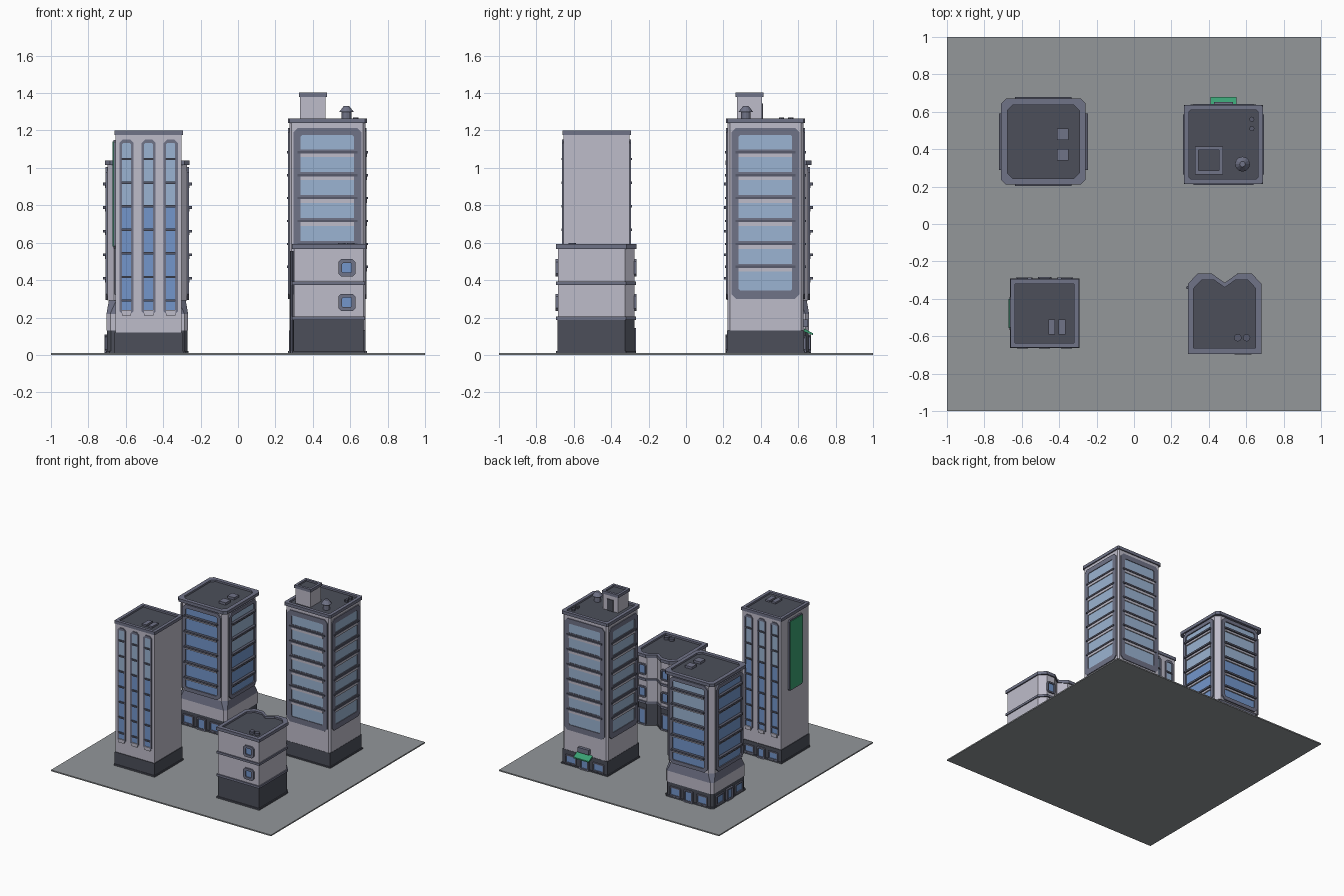
import bpy, bmesh, math

if "Cube" in bpy.data.objects:
    bpy.data.objects.remove(bpy.data.objects["Cube"])


def colour(name, r, g, b):
    m = bpy.data.materials.new(name)
    lin = [((c / 255 + 0.055) / 1.055) ** 2.4 for c in (r, g, b)]
    m.diffuse_color = (*lin, 1)
    m.use_nodes = True
    m.node_tree.nodes["Principled BSDF"].inputs["Base Color"].default_value = m.diffuse_color
    return m


WALL = colour("pale_wall", 190, 188, 202)
TRIM = colour("slate_trim", 112, 115, 135)
DARK = colour("dark_base", 76, 79, 90)
GROUND = colour("pavement", 147, 151, 154)
SKY = colour("light_glass", 155, 180, 210)
BLUE = colour("blue_glass", 115, 150, 203)
GREEN = colour("green", 58, 160, 115)
EDGE = colour("ledge_dark", 88, 91, 108)


def finish(name, bm, mat):
    bmesh.ops.recalc_face_normals(bm, faces=bm.faces[:])
    me = bpy.data.meshes.new(name)
    bm.to_mesh(me)
    bm.free()
    me.materials.append(mat)
    ob = bpy.data.objects.new(name, me)
    bpy.context.collection.objects.link(ob)
    return ob


def upright(p, q, a):
    return (p, q, a)


def prism(name, pts, a0, a1, mat, place=upright, top=None):
    """Extrude an outline; top may give a different upper outline."""
    bm = bmesh.new()
    lo = [bm.verts.new(place(p, q, a0)) for p, q in pts]
    hi = [bm.verts.new(place(p, q, a1)) for p, q in (top or pts)]
    bm.faces.new(lo)
    bm.faces.new(hi)
    for i in range(len(lo)):
        j = (i + 1) % len(lo)
        bm.faces.new((lo[i], lo[j], hi[j], hi[i]))
    return finish(name, bm, mat)


def ring(name, outer, inner, a0, a1, mat, place=upright):
    """Hollow frame between two outlines."""
    bm = bmesh.new()
    loops = [[bm.verts.new(place(p, q, a)) for p, q in pts]
             for pts, a in ((outer, a0), (outer, a1), (inner, a1), (inner, a0))]
    n = len(outer)
    for k in range(4):
        A, B = loops[k], loops[(k + 1) % 4]
        for i in range(n):
            j = (i + 1) % n
            bm.faces.new((A[i], A[j], B[j], B[i]))
    return finish(name, bm, mat)


def rect(cx, cy, w, h, c=0.0):
    """Rectangle outline, with cut corners when c > 0."""
    x, y = w / 2, h / 2
    if c == 0:
        pts = [(-x, -y), (x, -y), (x, y), (-x, y)]
    else:
        pts = [(-x + c, -y), (x - c, -y), (x, -y + c), (x, y - c),
               (x - c, y), (-x + c, y), (-x, y - c), (-x, -y + c)]
    return [(cx + p, cy + q) for p, q in pts]


def circle(cx, cy, r, n=12):
    return [(cx + r * math.cos(i * math.tau / n), cy + r * math.sin(i * math.tau / n)) for i in range(n)]


def side(cx, cy, half, k):
    """Wall frame: u along the wall, z up, a outward. k = 0 front, 1 right, 2 back, 3 left."""
    c, s = [(1, 0), (0, 1), (-1, 0), (0, -1)][k]
    def place(u, z, a):
        y = -half - a
        return (cx + u * c - y * s, cy + u * s + y * c, z)
    return place


def plate(name, place, u, w, z0, z1, a1, mat, a0=-0.004, c=0.0):
    return prism(name, rect(u, (z0 + z1) / 2, w, z1 - z0, c), a0, a1, mat, place)


def window(name, place, u, w, z0, z1, border, glass, depth=0.01, c=0.015):
    """Glass pane in a cut-corner frame."""
    z, h = (z0 + z1) / 2, z1 - z0
    ring(name + "_frame", rect(u, z, w, h, c),
         rect(u, z, w - 2 * border, h - 2 * border, c * 0.4), -0.004, depth, TRIM, place)
    plate(name + "_glass", place, u, w - 2 * border, z0 + border, z1 - border, 0.003, glass)


def shopfront(name, place, width, h):
    """Door between two display windows."""
    for u in (-width * 0.33, width * 0.33):
        window(name + "_shop_window", place, u, width * 0.26, 0.025, h, 0.009, BLUE, c=0.004)
    window(name + "_door", place, 0, width * 0.22, 0.01, h + 0.008, 0.011, BLUE, 0.014, 0.004)


def roof(name, outer, inner, z, drop=0.014, thick=0.025):
    ring(name + "_parapet", outer, inner, z - thick, z, TRIM)
    prism(name + "_roof", inner, z - thick - 0.01, z - drop, DARK)


def pad(name, x, y, w, d, z0, z1, mat=TRIM):
    return prism(name, rect(x, y, w, d), z0, z1, mat)


# Pavement
pad("ground", 0, 0, 2, 2, 0, 0.01, GROUND)

# Slim tower, front left
cx, cy, h = -0.478, -0.478, 0.176
prism("slim_base", rect(cx, cy, 0.362, 0.362), 0.002, 0.12, DARK)
prism("slim_plinth", rect(cx, cy, 0.372, 0.372), 0.002, 0.022, DARK)
prism("slim_body", rect(cx, cy, 0.352, 0.352), 0.12, 1.18, WALL)
roof("slim", rect(cx, cy, 0.366, 0.366), rect(cx, cy, 0.316, 0.316), 1.2)
for x in (-0.44, -0.385):
    pad("slim_roof_unit", x, -0.55, 0.036, 0.08, 1.18, 1.2)
for k in (0, 2):
    P = side(cx, cy, h, k)
    for u in (-0.118, 0, 0.118):
        z = 0.683
        ring("slim_strip_frame", rect(u, z, 0.076, 0.94, 0.02), rect(u, z, 0.048, 0.9, 0.006),
             -0.004, 0.008, TRIM, P)
        plate("slim_upper_glass", P, u, 0.048, 0.79, 1.14, 0.003, SKY)
        plate("slim_lower_glass", P, u, 0.048, 0.235, 0.79, 0.003, BLUE)
        plate("slim_sill", P, u, 0.05, 0.212, 0.24, 0.012, WALL)
        for i in range(7):
            plate("slim_crossbar", P, u, 0.058, 0.285 + i * 0.126, 0.297 + i * 0.126, 0.012, EDGE)
shopfront("slim", side(cx, cy, 0.181, 2), 0.33, 0.09)
P = side(cx, cy, h, 3)
plate("billboard_frame", P, 0, 0.176, 0.57, 1.15, 0.012, TRIM, c=0.012)
plate("billboard", P, 0, 0.156, 0.58, 1.14, 0.017, GREEN)

# Wide tower, back left
cx, cy, h = -0.485, 0.44, 0.212
prism("wide_base", rect(cx, cy, 0.43, 0.43, 0.02), 0.002, 0.13, DARK)
prism("wide_plinth", rect(cx, cy, 0.442, 0.442, 0.02), 0.002, 0.022, DARK)
prism("wide_band", rect(cx, cy, 0.436, 0.436, 0.02), 0.13, 0.22, WALL)
prism("wide_slope", rect(cx, cy, 0.436, 0.436, 0.02), 0.22, 0.295, TRIM,
      top=rect(cx, cy, 0.41, 0.41, 0.04))
prism("wide_body", rect(cx, cy, 0.424, 0.424, 0.035), 0.29, 1.02, WALL)
roof("wide", rect(cx, cy, 0.45, 0.46, 0.025), rect(cx, cy, 0.385, 0.395, 0.03), 1.04)
for y in (0.48, 0.37):
    pad("wide_roof_unit", -0.38, y, 0.062, 0.062, 1.0, 1.045)
for k in range(4):
    P = side(cx, cy, h, k)
    ring("wide_frame", rect(0, 0.65, 0.35, 0.71, 0.03), rect(0, 0.65, 0.29, 0.65, 0.01),
         -0.004, 0.012, TRIM, P)
    plate("wide_lower_glass", P, 0, 0.29, 0.32, 0.665, 0.003, BLUE)
    plate("wide_upper_glass", P, 0, 0.29, 0.665, 0.98, 0.003, SKY if k in (1, 2) else BLUE)
    for i in range(5):
        z = 0.41 + i * 0.126
        plate("wide_slab", P, 0, 0.3, z - 0.007, z + 0.007, 0.026, EDGE)
        plate("wide_ledge", P, 0, 0.28, z - 0.022, z - 0.007, 0.014, WALL)
    if k != 1:
        shopfront("wide", side(cx, cy, 0.215, k), 0.37, 0.1)

# Tall tower, back right
cx, cy, h = 0.478, 0.425, 0.203
prism("tall_base", rect(cx, cy, 0.41, 0.41), 0.002, 0.13, DARK)
prism("tall_plinth", rect(cx, cy, 0.422, 0.422), 0.002, 0.02, DARK)
prism("tall_body", rect(cx, cy, 0.406, 0.406, 0.012), 0.13, 1.24, WALL)
roof("tall", rect(cx, cy, 0.424, 0.424, 0.01), rect(cx, cy, 0.37, 0.37, 0.01), 1.265)
for k in range(4):
    P = side(cx, cy, h, k)
    ring("tall_frame", rect(0, 0.757, 0.365, 0.915, 0.025), rect(0, 0.76, 0.286, 0.83, 0.008),
         -0.004, 0.007, TRIM, P)
    plate("tall_glass", P, 0, 0.286, 0.345, 1.175, 0.002, SKY)
    for i in range(6):
        z = 0.471 + i * 0.1225
        plate("tall_slab", P, 0, 0.322, z - 0.006, z + 0.006, 0.014, EDGE)
        plate("tall_ledge", P, 0, 0.286, z - 0.026, z - 0.006, 0.009, WALL)
        plate("tall_mullion", P, 0, 0.286, z + 0.006, z + 0.016, 0.006, TRIM)
P = side(cx, cy, 0.205, 2)
shopfront("tall", P, 0.38, 0.095)
plate("tall_sign", P, 0, 0.1, 0.15, 0.19, 0.022, TRIM)
# Awning slopes away from the wall over the door
bx = prism("awning", [(0, 0.142), (0.05, 0.115), (0.05, 0.105), (0, 0.125)], -0.07, 0.07, GREEN,
           lambda p, q, a: P(a, q, p))
# Rooftop stair house and vents
pad("stair_house", 0.4, 0.34, 0.135, 0.135, 1.24, 1.385, WALL)
ring("stair_house_rim", rect(0.4, 0.34, 0.15, 0.15), rect(0.4, 0.34, 0.11, 0.11), 1.378, 1.402, TRIM)
pad("stair_house_roof", 0.4, 0.34, 0.11, 0.11, 1.38, 1.389, DARK)
plate("stair_door", side(0.4, 0.34, 0.0675, 2), 0, 0.055, 1.25, 1.345, 0.005, DARK)
prism("vent_pipe", circle(0.58, 0.32, 0.026), 1.24, 1.3, TRIM)
prism("vent_cap", circle(0.58, 0.32, 0.04), 1.298, 1.33, TRIM, top=circle(0.58, 0.32, 0.015))
for y in (0.56, 0.51):
    prism("small_vent", circle(0.63, y, 0.014, 8), 1.24, 1.27, EDGE)

# Low block with a notched back, front right
X0, Y0 = 0.485, -0.48


def block(d):
    half = [(0.195, -0.215), (0.195, 0.16), (0.145, 0.213), (0.068, 0.213)]
    pts = half + [(0, 0.165)] + [(-x, y) for x, y in reversed(half)]
    s = 1 - d / 0.2
    return [(X0 + x * s, Y0 + y * s) for x, y in pts]


prism("block_plinth", block(0.0), 0.002, 0.022, DARK)
prism("block_base", block(0.008), 0.002, 0.19, DARK)
prism("block_body", block(0.009), 0.19, 0.575, WALL)
for z in (0.188, 0.375):
    prism("block_band", block(0.0), z, z + 0.018, TRIM)
roof("block", block(-0.001), block(0.03), 0.592)
P = side(X0, Y0, 0.2055, 0)
for z in (0.235, 0.42):
    window("front_window", P, 0.097, 0.092, z, z + 0.092, 0.02, BLUE, 0.012, 0.015)
P = side(X0, Y0, 0.2035, 2)
for u in (-0.104, 0.104):
    for z in (0.235, 0.42):
        window("back_window", P, u, 0.074, z, z + 0.092, 0.012, BLUE, 0.012, 0.012)
    window("block_door", P, u, 0.068, 0.012, 0.145, 0.01, BLUE, 0.01, 0.004)
for x in (0.555, 0.602):
    prism("block_vent", circle(x, -0.608, 0.02), 0.57, 0.598, EDGE)
# Drain pipe on the left wall
prism("drain_pipe", circle(0.288, -0.34, 0.009, 8), 0.01, 0.555, EDGE)
